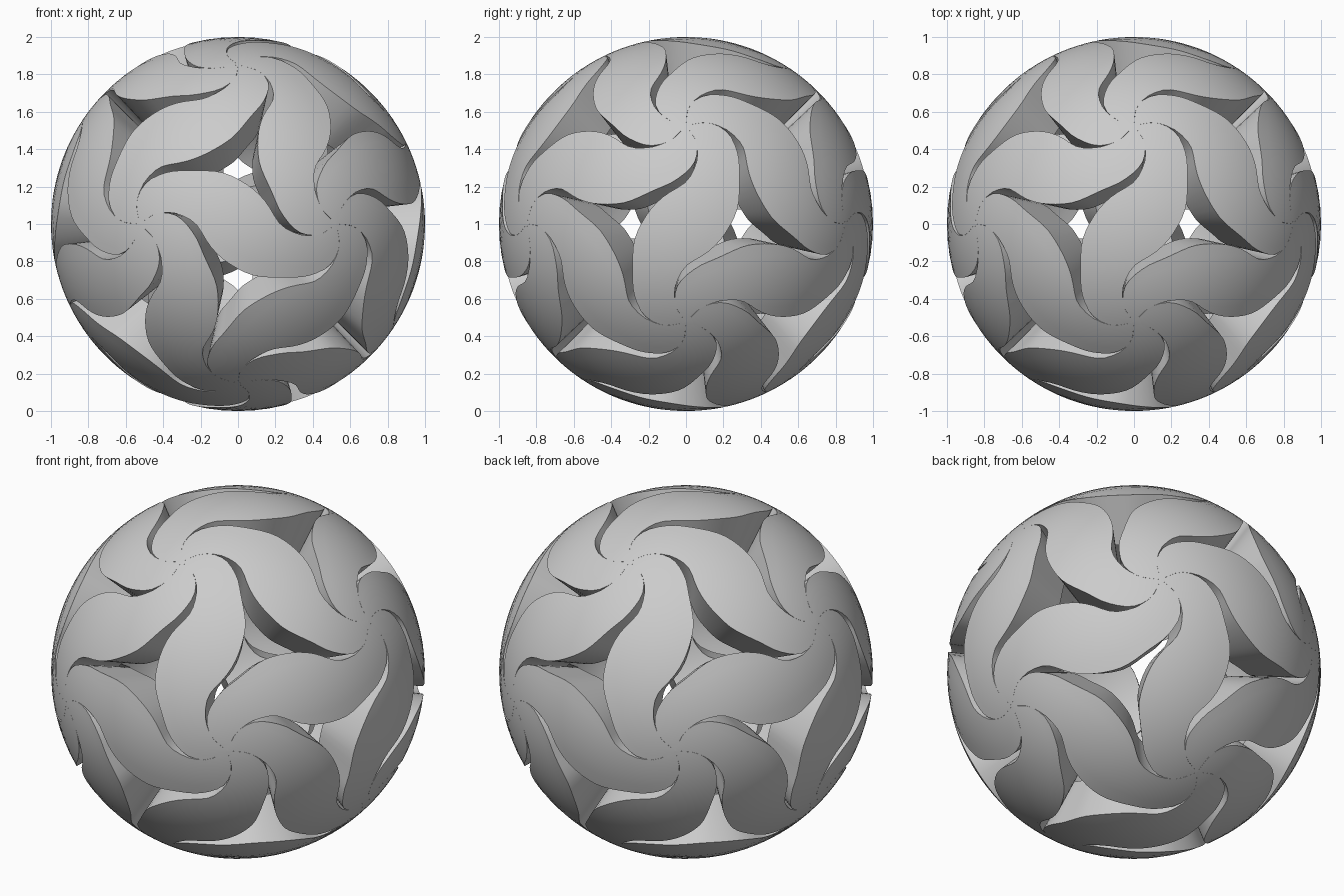
import bpy, bmesh, math
from mathutils import Vector, Matrix

if "Cube" in bpy.data.objects:
    bpy.data.objects.remove(bpy.data.objects["Cube"])

INNER = 0.72          # inner radius of the shell
N, M = 32, 6          # steps along and across one ribbon

# Icosahedron corners: the twelve points where five ribbons meet
g = (1 + 5 ** 0.5) / 2
corners = []
for a in (-1, 1):
    for b in (-g, g):
        corners += [Vector(v).normalized() for v in ((a, b, 0), (0, a, b), (b, 0, a))]

# Base ribbon runs from tip A to tip B across the front
A = Vector((-1, -g, 0)).normalized()
e1 = Vector((-A.y, A.x, 0))


def polar(r, deg):
    """Point on the unit sphere, polar coordinates around tip A."""
    t = math.radians(deg)
    return A * math.sqrt(1 - r * r) + r * (math.cos(t) * e1 + math.sin(t) * Vector((0, 0, 1)))


def turn(p):
    """Half turn about the ribbon's middle."""
    return Vector((-p.x, p.y, -p.z))


head = [(0, 0), (.1, 102.5), (.17, 93), (.24, 79.5), (.32, 61), (.39, 47), (.5, 34), (.564, 25.2)]
tail = [(.474, -22.3), (.4, -16), (.32, 0), (.24, 12), (.17, 21.5), (.1, 31), (0, 0)]
ctrl = [polar(*p) for p in head] + [turn(polar(*p)) for p in tail]


def smooth_curve(pts, count):
    """Catmull-Rom curve through pts, resampled evenly."""
    q = [2 * pts[0] - pts[1]] + pts + [2 * pts[-1] - pts[-2]]
    fine = []
    for i in range(1, len(q) - 2):
        p0, p1, p2, p3 = q[i - 1:i + 3]
        for j in range(12):
            t = j / 12
            fine.append(0.5 * (2 * p1 + (p2 - p0) * t + (2 * p0 - 5 * p1 + 4 * p2 - p3) * t * t
                               + (3 * p1 - p0 - 3 * p2 + p3) * t ** 3))
    fine.append(pts[-1])
    acc = [0]
    for u, v in zip(fine, fine[1:]):
        acc.append(acc[-1] + (v - u).length)
    out, k = [], 0
    for i in range(count + 1):
        s = acc[-1] * i / count
        while k < len(acc) - 2 and acc[k + 1] < s:
            k += 1
        f = (s - acc[k]) / (acc[k + 1] - acc[k])
        out.append(fine[k].lerp(fine[k + 1], f).normalized())
    return out


left = smooth_curve(ctrl, N)
right = [turn(p) for p in reversed(left)]

# Solid curved ribbon: outer skin, inner skin and radial side walls
bm = bmesh.new()
outer, inner = [], []
for l, r in zip(left, right):
    row = [l.lerp(r, j / M).normalized() for j in range(M + 1)]
    outer.append([bm.verts.new(p) for p in row])
    inner.append([bm.verts.new(p * INNER) for p in row])
for i in range(N):
    for j in range(M):
        for s in (outer, inner):
            bm.faces.new((s[i][j], s[i + 1][j], s[i + 1][j + 1], s[i][j + 1]))
    for j in (0, M):
        bm.faces.new((outer[i][j], outer[i + 1][j], inner[i + 1][j], inner[i][j]))
bmesh.ops.remove_doubles(bm, verts=bm.verts, dist=1e-4)
bmesh.ops.recalc_face_normals(bm, faces=bm.faces)
mesh = bpy.data.meshes.new("ribbon")
bm.to_mesh(mesh)
bm.free()

# One ribbon on each of the thirty edges
objs = []
for i, p in enumerate(corners):
    for q in corners[i + 1:]:
        if (p - q).length < 1.1:
            x, y = (q - p).normalized(), -(p + q).normalized()
            rot = Matrix((x, y, x.cross(y))).transposed().to_4x4()
            ob = bpy.data.objects.new("ribbon", mesh)
            ob.matrix_world = Matrix.Translation((0, 0, 1)) @ rot
            bpy.context.collection.objects.link(ob)
            objs.append(ob)

bpy.context.view_layer.objects.active = objs[0]
objs[0].select_set(True)
bpy.ops.object.shade_smooth_by_angle(angle=math.radians(40))
